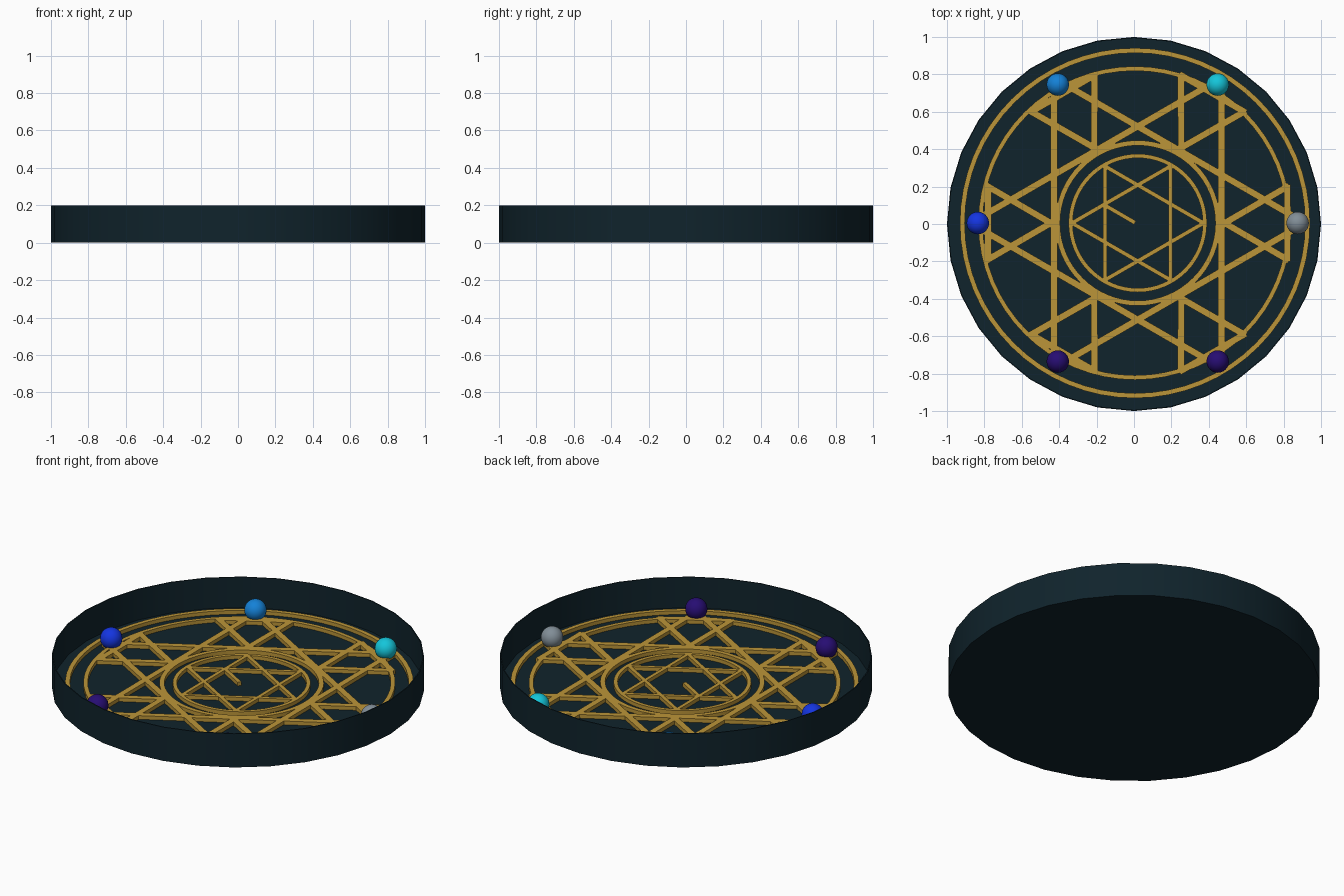
import bpy, bmesh
from math import radians, cos, sin, pi, hypot, atan2
from mathutils import Matrix, Vector

cube = bpy.data.objects.get("Cube")
if cube:
    bpy.data.objects.remove(cube, do_unlink=True)

FLOOR = 0.018
GOLD_TOP = 0.04
CENTRE = Vector((0.02, 0.005))


def material(name, rgb):
    mat = bpy.data.materials.new(name)
    mat.use_nodes = True
    colour = (*rgb, 1)
    mat.diffuse_color = colour
    mat.node_tree.nodes["Principled BSDF"].inputs["Base Color"].default_value = colour
    return mat


navy = material("dark navy", (0.005, 0.017, 0.025))
gold = material("gold", (0.50, 0.30, 0.04))
grey = material("grey", (0.22, 0.27, 0.31))
cyan = material("cyan", (0.007, 0.56, 0.70))
sky = material("sky blue", (0.007, 0.22, 0.68))
blue = material("royal blue", (0.007, 0.035, 0.75))
purple = material("deep purple", (0.02, 0.004, 0.17))


def finish(bm, name, mat, smooth=True):
    bmesh.ops.recalc_face_normals(bm, faces=bm.faces)
    mesh = bpy.data.meshes.new(name)
    bm.to_mesh(mesh)
    bm.free()
    mesh.materials.append(mat)
    obj = bpy.data.objects.new(name, mesh)
    bpy.context.collection.objects.link(obj)
    if smooth:
        bpy.ops.object.select_all(action="DESELECT")
        obj.select_set(True)
        bpy.context.view_layer.objects.active = obj
        bpy.ops.object.shade_smooth_by_angle(angle=radians(35))
    return obj


def lathe(name, profile, sides, mat, centre=(0, 0), closed=False):
    """Turn (radius, height) points about z; open profiles get capped ends."""
    bm = bmesh.new()
    rings = []
    for r, z in profile:
        rings.append([bm.verts.new((centre[0] + r * cos(2 * pi * i / sides),
                                    centre[1] + r * sin(2 * pi * i / sides), z))
                      for i in range(sides)])
    pairs = list(zip(rings, rings[1:]))
    if closed:
        pairs.append((rings[-1], rings[0]))
    else:
        bm.faces.new(rings[0])
        bm.faces.new(rings[-1])
    for a, b in pairs:
        for i in range(sides):
            j = (i + 1) % sides
            bm.faces.new((a[i], a[j], b[j], b[i]))
    return finish(bm, name, mat)


def add_bar(bm, a, b, width):
    """Square bar lying on the floor between two plan points."""
    d = b - a
    mid = (a + b) / 2
    height = GOLD_TOP - FLOOR + 0.004
    m = (Matrix.Translation((mid.x, mid.y, GOLD_TOP - height / 2))
         @ Matrix.Rotation(atan2(d.y, d.x), 4, "Z")
         @ Matrix.Diagonal((hypot(d.x, d.y) + width * 0.6, width, height, 1)))
    bmesh.ops.create_cube(bm, size=1, matrix=m)


def polar(r, degrees):
    a = radians(degrees)
    return Vector((r * cos(a), r * sin(a)))


def triangle(bm, points, width):
    for i in range(3):
        add_bar(bm, points[i], points[(i + 1) % 3], width)


def star(name, radius, width):
    """Two opposed triangles."""
    bm = bmesh.new()
    for turn in (0, 180):
        triangle(bm, [CENTRE + polar(radius, turn + k) for k in (0, 120, 240)], width)
    return finish(bm, name, gold, False)


# Shallow thin-walled dish
lathe("dish", [(1, 0), (1, 0.1), (1, 0.2), (0.994, 0.2), (0.994, FLOOR)], 32, navy)

# Gold rings on the floor
for name, outer, width, centre in (
        ("outer_ring", 0.936, 0.026, (0.005, 0.005)),
        ("second_ring", 0.838, 0.024, (0.005, 0.005)),
        ("centre_ring_large", 0.442, 0.027, CENTRE),
        ("centre_ring_small", 0.37, 0.022, CENTRE)):
    inner = outer - width
    lathe(name, [(outer, FLOOR - 0.004), (outer, GOLD_TOP),
                 (inner, GOLD_TOP), (inner, FLOOR - 0.004)], 64, gold, centre, True)

# Large and small stars
star("large_star", 0.895, 0.036)
star("small_star", 0.352, 0.022)

# Inward-pointing triangle across each star point
bm = bmesh.new()
for k in range(0, 360, 60):
    base = polar(0.8, k)
    side = polar(0.195, k + 90)
    triangle(bm, [CENTRE + base + side, CENTRE + base - side, CENTRE + polar(0.465, k)], 0.036)
finish(bm, "point_triangles", gold, False)

# Short pointer at the middle
bm = bmesh.new()
add_bar(bm, Vector((-0.155, 0.1)), Vector((0, 0.01)), 0.022)
finish(bm, "centre_pointer", gold, False)

# Coloured orbs at the star points
for i, mat in enumerate((grey, cyan, sky, blue, purple, purple)):
    p = CENTRE + polar(0.855, 60 * i)
    bm = bmesh.new()
    bmesh.ops.create_uvsphere(bm, u_segments=24, v_segments=16, radius=0.06,
                              matrix=Matrix.Translation((p.x, p.y, 0.075)))
    finish(bm, f"orb_{i + 1}", mat)
